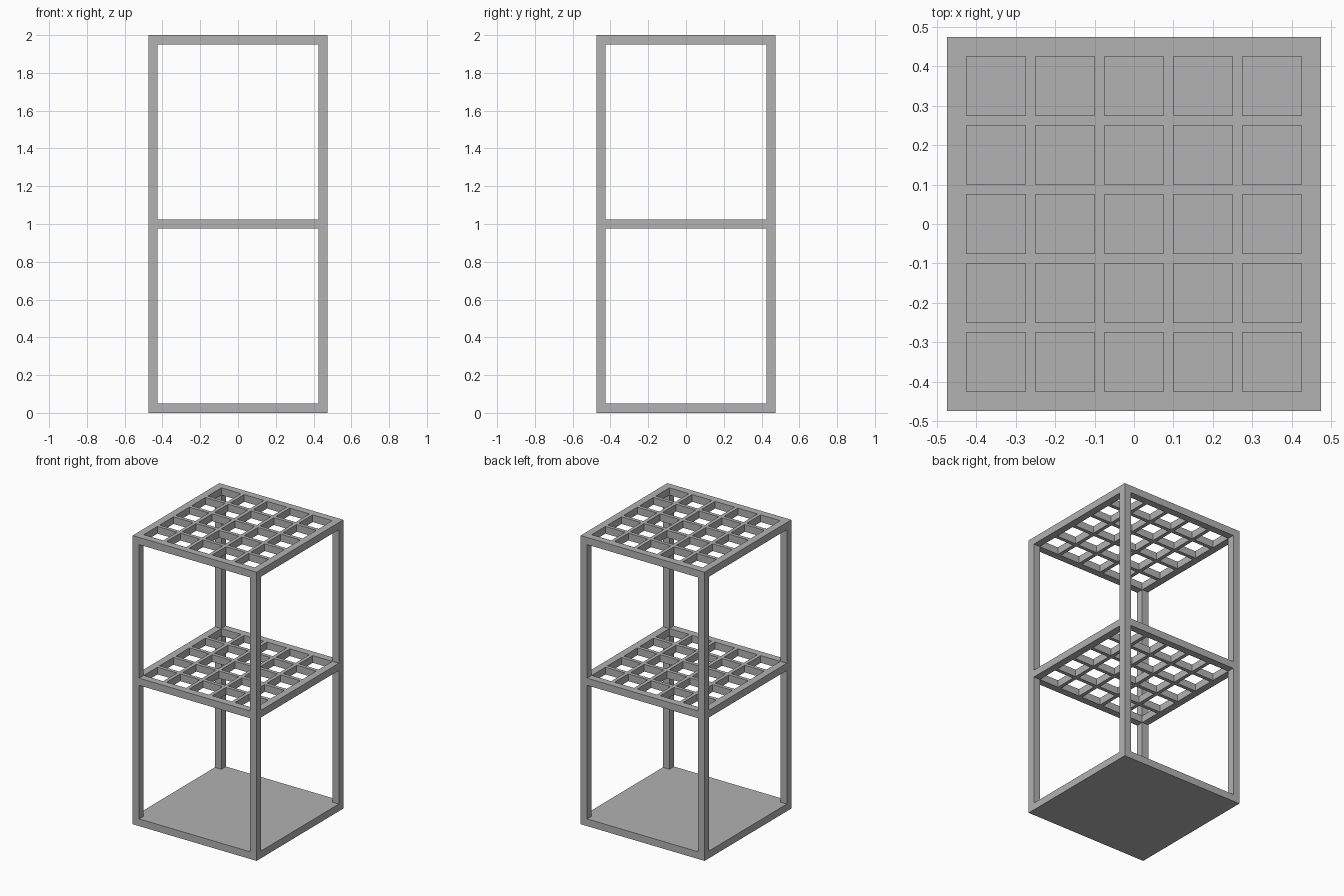
import bpy
import bmesh

if "Cube" in bpy.data.objects:
    bpy.data.objects.remove(bpy.data.objects["Cube"], do_unlink=True)

HALF = 0.475      # half the outer width
THICK = 0.05      # deck thickness, rim width and post width
CELL = 0.15       # opening width
BAR = 0.025       # lattice bar width
COUNT = 5         # openings per side

grey = bpy.data.materials.new("plain_grey")
grey.use_nodes = True
colour = (0.445, 0.445, 0.445, 1)
grey.diffuse_color = colour
grey.node_tree.nodes["Principled BSDF"].inputs["Base Color"].default_value = colour


def add_object(name, bm):
    bmesh.ops.recalc_face_normals(bm, faces=bm.faces[:])
    mesh = bpy.data.meshes.new(name)
    bm.to_mesh(mesh)
    bm.free()
    mesh.materials.append(grey)
    obj = bpy.data.objects.new(name, mesh)
    bpy.context.collection.objects.link(obj)
    return obj


def box(name, low, high):
    bm = bmesh.new()
    bmesh.ops.create_cube(bm, size=1)
    for v in bm.verts:
        v.co = [h if c > 0 else l for c, l, h in zip(v.co, low, high)]
    return add_object(name, bm)


def lattice_deck(name, bottom):
    # Rim and bars as one sheet with square openings, pulled up to thickness
    cuts = [-HALF]
    for i in range(COUNT):
        start = -HALF + THICK + i * (CELL + BAR)
        cuts += [start, start + CELL]
    cuts.append(HALF)
    bm = bmesh.new()
    rows = [[bm.verts.new((x, y, bottom)) for x in cuts] for y in cuts]
    for j in range(len(cuts) - 1):
        for i in range(len(cuts) - 1):
            if i % 2 == 0 or j % 2 == 0:
                bm.faces.new((rows[j][i], rows[j][i + 1],
                              rows[j + 1][i + 1], rows[j + 1][i]))
    sheet = bmesh.ops.extrude_face_region(bm, geom=bm.faces[:], use_keep_orig=True)
    for v in sheet["geom"]:
        if isinstance(v, bmesh.types.BMVert):
            v.co.z += THICK
    return add_object(name, bm)


# Solid floor and the two open decks
box("base_panel", (-HALF, -HALF, 0), (HALF, HALF, THICK))
lattice_deck("middle_deck", 0.975)
lattice_deck("top_deck", 1.95)

# Corner posts between the decks
for tier, z0, z1 in (("lower", THICK, 0.975), ("upper", 0.975 + THICK, 1.95)):
    for side, x in (("right", -HALF), ("left", HALF - THICK)):
        for end, y in (("front", -HALF), ("back", HALF - THICK)):
            box(f"{tier}_{end}_{side}_post", (x, y, z0), (x + THICK, y + THICK, z1))
